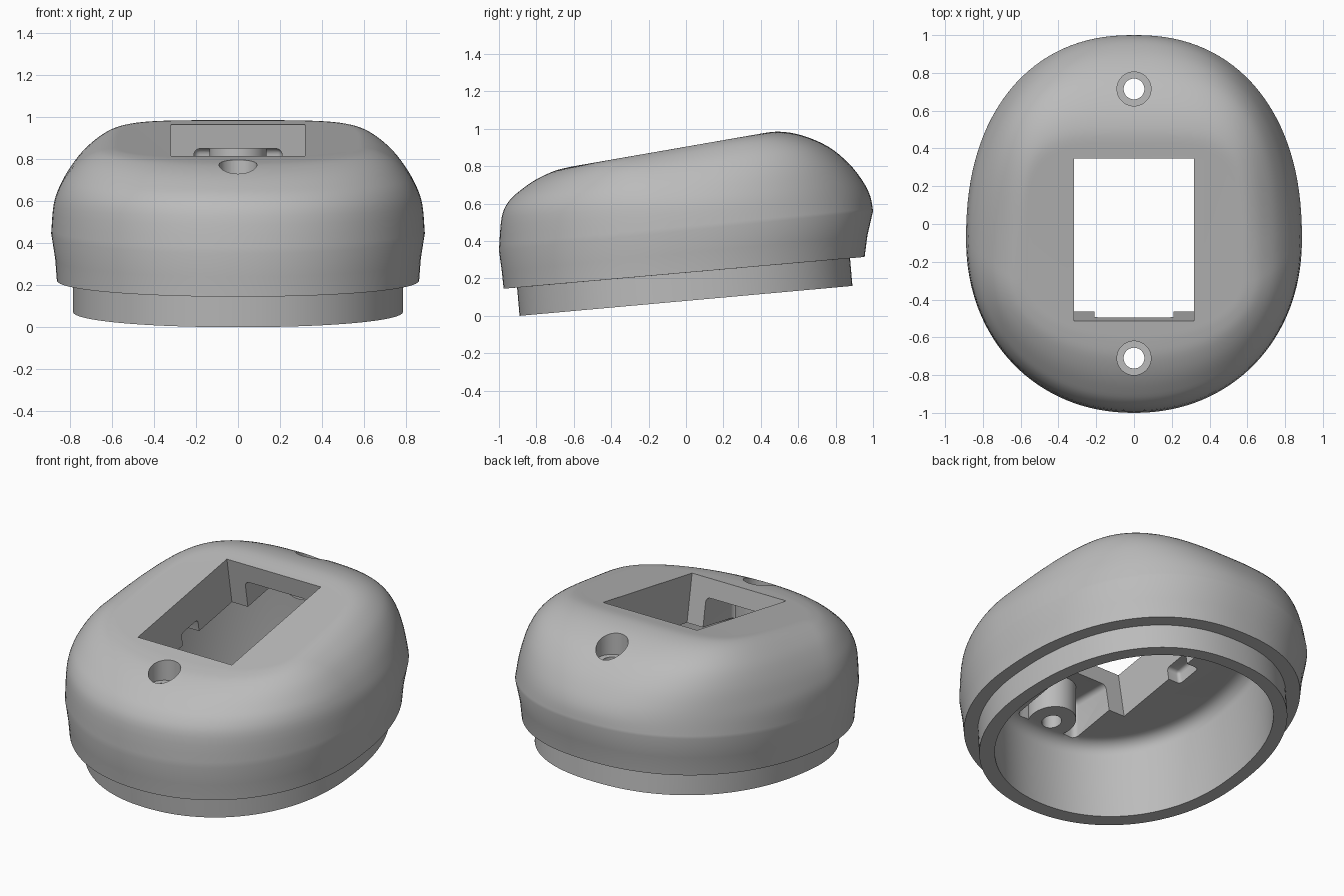
import bpy, bmesh, math
from mathutils import Matrix, Vector

if "Cube" in bpy.data.objects:
    bpy.data.objects.remove(bpy.data.objects["Cube"], do_unlink=True)

SEGMENTS = 128
TILT = math.atan(0.173)          # slope of the flat top
TOP_CENTRE = 0.904               # height of the flat top at y = 0

grey = bpy.data.materials.new("plain grey")
grey.use_nodes = True
grey.diffuse_color = (0.5, 0.5, 0.5, 1)
grey.node_tree.nodes["Principled BSDF"].inputs["Base Color"].default_value = (0.5, 0.5, 0.5, 1)


def finish(name, bm):
    bmesh.ops.recalc_face_normals(bm, faces=bm.faces)
    mesh = bpy.data.meshes.new(name)
    bm.to_mesh(mesh)
    bm.free()
    mesh.materials.append(grey)
    obj = bpy.data.objects.new(name, mesh)
    bpy.context.collection.objects.link(obj)
    return obj


def ring(bm, front, back, half, z_front, z_back, widest, power):
    """Egg-shaped outline on a tilted plane."""
    mid = front + widest * (back - front)
    verts = []
    for i in range(SEGMENTS):
        a = math.tau * i / SEGMENTS
        c, s = math.cos(a), math.sin(a)
        p = power if s > 0 else 2.1
        x = half * math.copysign(abs(c) ** (2 / p), c)
        reach = back - mid if s > 0 else mid - front
        y = mid + reach * math.copysign(abs(s) ** (2 / p), s)
        z = z_front + (z_back - z_front) * (y - front) / (back - front)
        verts.append(bm.verts.new((x, y, z)))
    return verts


def loft(name, sections):
    bm = bmesh.new()
    rings = [ring(bm, *s) for s in sections]
    for low, high in zip(rings, rings[1:]):
        for i in range(SEGMENTS):
            j = (i + 1) % SEGMENTS
            bm.faces.new((low[i], low[j], high[j], high[i]))
    bm.faces.new(rings[0])
    bm.faces.new(rings[-1])
    return finish(name, bm)


def smooth_sections(keys, steps=4):
    """Curve through the key sections."""
    out = []
    for i in range(len(keys) - 1):
        k = [keys[max(0, min(len(keys) - 1, i + d))] for d in (-1, 0, 1, 2)]
        for n in range(steps):
            t = n / steps
            out.append([0.5 * (2 * b + (c - a) * t + (2 * a - 5 * b + 4 * c - d) * t * t
                               + (3 * b - a - 3 * c + d) * t ** 3) for a, b, c, d in zip(*k)])
    return out + [keys[-1]]


def box(name, x, y0, y1, z0, z1, matrix=Matrix(), rounding=0):
    bm = bmesh.new()
    bmesh.ops.create_cube(bm, size=1)
    for v in bm.verts:
        v.co = Vector((v.co.x * 2 * x, (y0 + y1) / 2 + v.co.y * (y1 - y0),
                       (z0 + z1) / 2 + v.co.z * (z1 - z0)))
    if rounding:
        bmesh.ops.bevel(bm, geom=bm.edges[:], offset=rounding, segments=4,
                        profile=0.5, affect='EDGES')
    bm.transform(matrix)
    return finish(name, bm)


def cylinder(name, radius, y, z0, z1):
    bm = bmesh.new()
    bmesh.ops.create_cone(bm, cap_ends=True, segments=48, radius1=radius, radius2=radius,
                          depth=z1 - z0, matrix=Matrix.Translation((0, y, (z0 + z1) / 2)))
    return finish(name, bm)


def cut(target, cutter):
    mod = target.modifiers.new("cut", 'BOOLEAN')
    mod.operation = 'DIFFERENCE'
    mod.solver = 'EXACT'
    mod.object = cutter
    bpy.context.view_layer.objects.active = target
    bpy.ops.object.modifier_apply(modifier=mod.name)
    bpy.data.objects.remove(cutter, do_unlink=True)


# Outer shell: inset lip, stepped rim, waist and domed top
lip = [(-0.89, 0.89, 0.785, 0.0, 0.16, 0.46, 2.25),
       (-0.903, 0.877, 0.785, 0.151, 0.308, 0.46, 2.25)]
flare = [(-0.975, 0.955, 0.862, 0.145, 0.315, 0.46, 2.25),
         (-0.985, 0.97, 0.87, 0.24, 0.43, 0.46, 2.25)]
dome = [(-1.0, 1.0, 0.889, 0.35, 0.56, 0.46, 2.25),
        (-0.985, 0.985, 0.878, 0.53, 0.64, 0.45, 2.25),
        (-0.945, 0.945, 0.852, 0.615, 0.72, 0.43, 2.4),
        (-0.88, 0.87, 0.81, 0.675, 0.815, 0.41, 2.7),
        (-0.80, 0.76, 0.75, 0.73, 0.905, 0.38, 3.2),
        (-0.71, 0.62, 0.675, 0.773, 0.965, 0.34, 3.9),
        (-0.63, 0.49, 0.61, 0.794, 0.985, 0.31, 4.5),
        (-0.58, 0.38, 0.56, 0.8035, 0.97, 0.31, 4.6)]
shell = loft("shell", lip + flare + smooth_sections(dome))

# Hollow inside, with a rounded edge at the ceiling
cavity = [(-0.80, 0.82, 0.705, -0.08, 0.07, 0.46, 2.25),
          (-0.83, 0.80, 0.705, 0.40, 0.66, 0.46, 2.25)]
for step in range(1, 6):
    turn = math.radians(18 * step)
    inset, rise = 0.08 * (1 - math.cos(turn)), 0.08 * math.sin(turn)
    cavity.append((-0.83 + inset, 0.80 - inset, 0.705 - inset,
                   0.40 + rise, 0.66 + rise, 0.46, 2.25))
cut(shell, loft("cavity", cavity))

# Window square to the sloping top, with a small notch low in each side wall
slope = Matrix.Translation((0, 0, TOP_CENTRE)) @ Matrix.Rotation(TILT, 4, 'X')
cut(shell, box("window", 0.318, -0.521, 0.352, -0.4, 0.2, slope))
cut(shell, box("side_notch", 0.40, -0.13, 0.03, -0.5, -0.21, slope, 0.02))

# Pocket around each screw boss, then the stepped screw hole
for y0, y1, hole, roof, seat in ((-0.76, -0.40, -0.71, 0.705, 0.67),
                                 (0.25, 0.77, 0.715, 0.85, 0.83)):
    pocket = box("pocket", 0.21, y0, y1, 0.40, roof, rounding=0.03)
    cut(pocket, cylinder("boss", 0.135, hole, 0.3, 1.1))
    cut(shell, pocket)
    cut(shell, cylinder("head_hole", 0.09, hole, seat, 1.2))
    cut(shell, cylinder("screw_hole", 0.055, hole, 0.2, 1.1))

# Smooth curves with crisp edges
bpy.ops.object.select_all(action='DESELECT')
shell.select_set(True)
bpy.context.view_layer.objects.active = shell
bpy.ops.object.shade_smooth_by_angle(angle=math.radians(30))
